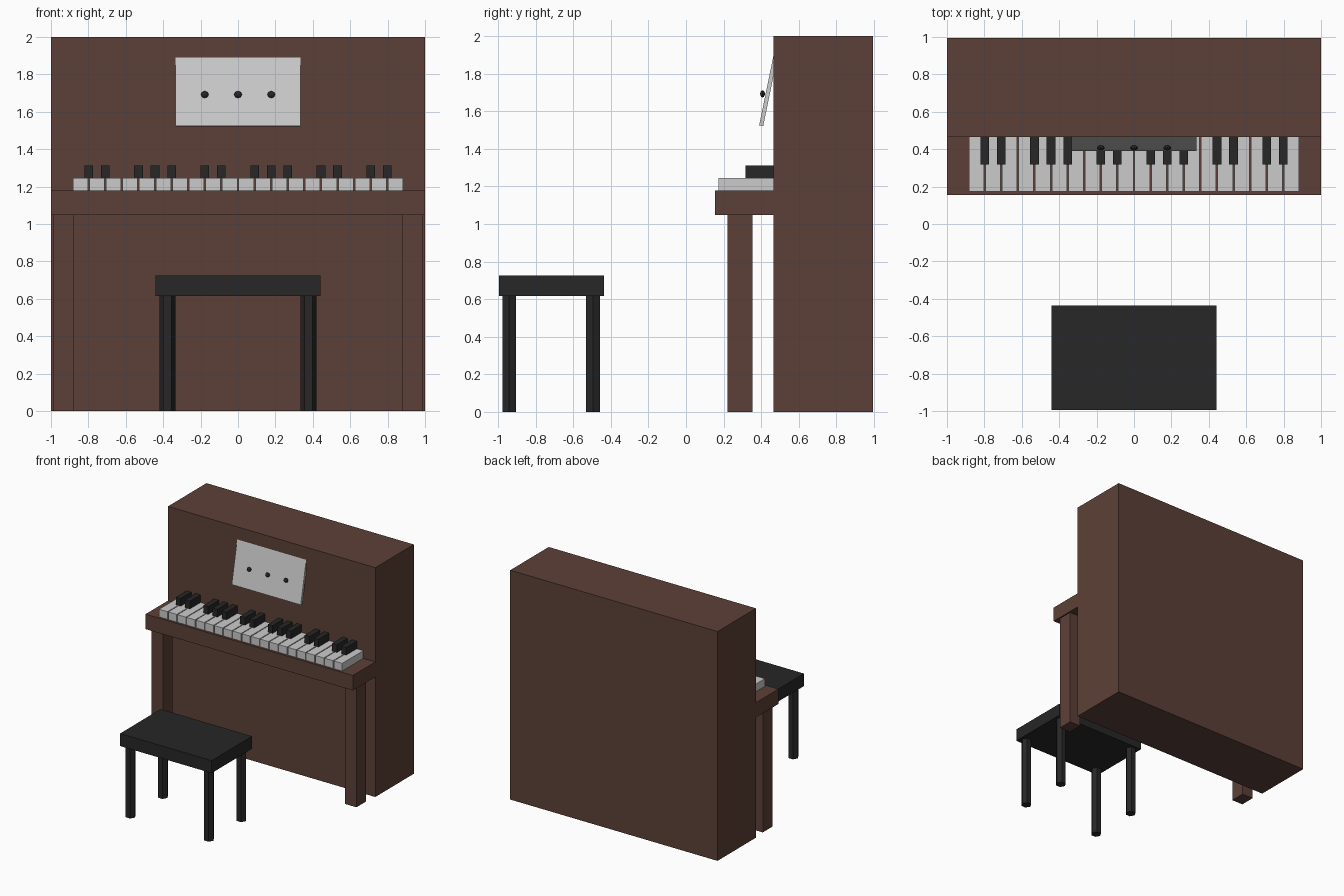
import bpy
from math import radians, sin, cos

if "Cube" in bpy.data.objects:
    bpy.data.objects.remove(bpy.data.objects["Cube"])


def material(name, rgb):
    m = bpy.data.materials.new(name)
    m.diffuse_color = (*rgb, 1)
    m.use_nodes = True
    m.node_tree.nodes["Principled BSDF"].inputs["Base Color"].default_value = m.diffuse_color
    return m


BROWN = material("brown wood", (0.107, 0.051, 0.038))
BLACK = material("black lacquer", (0.02, 0.02, 0.02))


def finish(name, mat):
    ob = bpy.context.object
    ob.name = name
    if mat:
        ob.data.materials.append(mat)
    return ob


def box(name, x, y, z, mat=None):
    """Box from (min, max) pairs on each axis."""
    bpy.ops.mesh.primitive_cube_add(size=1, location=[(a + b) / 2 for a, b in (x, y, z)])
    ob = finish(name, mat)
    ob.scale = [b - a for a, b in (x, y, z)]
    bpy.ops.object.transform_apply(location=False, rotation=False, scale=True)
    return ob


FRONT = 0.464   # front face of the upright case
PITCH = 0.0887  # spacing of the keys

# Case, key bed and its front legs
box("case", (-1, 1), (FRONT, 0.994), (0, 2), BROWN)
box("key_bed", (-1, 1), (0.154, FRONT), (1.048, 1.178), BROWN)
for side, x in (("left", (-0.988, -0.88)), ("right", (0.88, 0.988))):
    box(f"{side}_leg", x, (0.221, 0.353), (0, 1.048), BROWN)

# White keys
for i in range(20):
    c = (i - 9.5) * PITCH
    box(f"white_key_{i + 1}", (c - 0.0405, c + 0.0405), (0.174, FRONT), (1.178, 1.245))

# Black keys, in groups of two and three
for i in (-9, -8, -6, -5, -4, -2, -1, 1, 2, 3, 5, 6, 8, 9):
    c = i * PITCH
    box(f"black_key_{i + 10}", (c - 0.023, c + 0.023), (0.317, FRONT), (1.245, 1.312), BLACK)

# Tilted music sheet leaning on the case
tilt, length, thick = radians(11.6), 0.383, 0.022
sheet = box("music_sheet", (-0.333, 0.333), (-thick / 2, thick / 2), (-length / 2, length / 2))
sheet.rotation_euler.x = -tilt
sheet.location = (0, 0.389 + sin(tilt) * length / 2 + cos(tilt) * thick / 2,
                  1.525 + cos(tilt) * length / 2 - sin(tilt) * thick / 2)

# Notes on the sheet
for i in (-1, 0, 1):
    bpy.ops.mesh.primitive_uv_sphere_add(segments=8, ring_count=6, radius=1,
                                         location=(i * 0.178, 0.407, 1.692),
                                         rotation=(radians(90), 0, 0))
    finish(f"note_{i + 2}", BLACK).scale = (0.021, 0.019, 0.013)

# Bench seat with four six-sided legs
box("bench_seat", (-0.442, 0.442), (-0.994, -0.437), (0.616, 0.725), BLACK)
for x in (-0.378, 0.378):
    for y in (-0.94, -0.494):
        bpy.ops.mesh.primitive_cylinder_add(vertices=6, radius=0.0427, depth=0.616,
                                            location=(x, y, 0.308), rotation=(0, 0, radians(30)))
        finish("bench_leg", BLACK)
